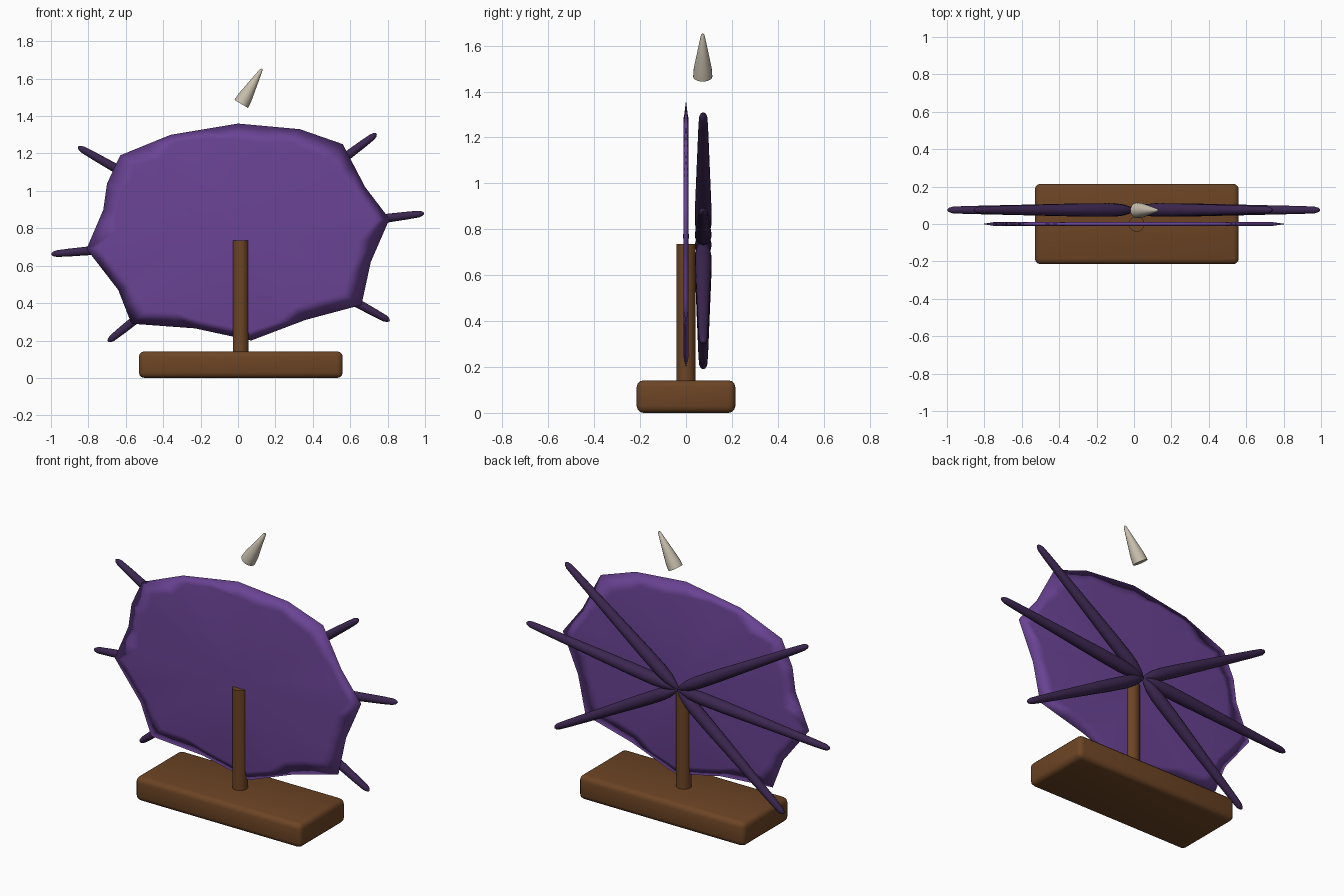
import bpy, bmesh, math, random
from mathutils import Vector

random.seed(4)
cube = bpy.data.objects.get("Cube")
if cube:
    bpy.data.objects.remove(cube, do_unlink=True)


def material(name, r, g, b):
    m = bpy.data.materials.new(name)
    m.use_nodes = True
    m.diffuse_color = (r, g, b, 1)
    bsdf = m.node_tree.nodes["Principled BSDF"]
    bsdf.inputs["Base Color"].default_value = (r, g, b, 1)
    bsdf.inputs["Roughness"].default_value = 0.8
    return m


wood = material("brown wood", 0.15, 0.058, 0.018)
purple = material("purple membrane", 0.145, 0.057, 0.3)
dark = material("dark purple spine", 0.045, 0.02, 0.08)
ivory = material("ivory horn", 0.58, 0.52, 0.42)


def finish(bm, name, mat, angle=40):
    bmesh.ops.recalc_face_normals(bm, faces=bm.faces)
    me = bpy.data.meshes.new(name)
    bm.to_mesh(me)
    bm.free()
    me.materials.append(mat)
    ob = bpy.data.objects.new(name, me)
    bpy.context.collection.objects.link(ob)
    bpy.ops.object.select_all(action='DESELECT')
    ob.select_set(True)
    bpy.context.view_layer.objects.active = ob
    bpy.ops.object.shade_smooth_by_angle(angle=math.radians(angle))
    return ob


def lathe(name, start, end, profile, mat, sides=16):
    """Sweep (fraction along axis, radius) rings from start to end."""
    start, end = Vector(start), Vector(end)
    turn = (end - start).to_track_quat('Z', 'Y')
    bm = bmesh.new()
    rings = []
    for t, r in profile:
        centre = start.lerp(end, t)
        rings.append([bm.verts.new(centre + turn @ Vector((
            r * math.cos(math.tau * i / sides), r * math.sin(math.tau * i / sides), 0)))
            for i in range(sides)])
    for a, b in zip(rings, rings[1:]):
        for i in range(sides):
            j = (i + 1) % sides
            bm.faces.new((a[i], a[j], b[j], b[i]))
    bm.faces.new(rings[0])
    bm.faces.new(rings[-1])
    return finish(bm, name, mat)


# Base slab with rounded edges
bm = bmesh.new()
bmesh.ops.create_cube(bm, size=1)
for v in bm.verts:
    v.co = (v.co.x * 1.09 + 0.015, v.co.y * 0.43, v.co.z * 0.142 + 0.076)
bmesh.ops.bevel(bm, geom=bm.edges[:], offset=0.03, segments=3, profile=0.5, affect='EDGES')
base = finish(bm, "base", wood, 30)
low = min(v.co.z for v in base.data.vertices)
for v in base.data.vertices:
    v.co.z -= low

# Post
lathe("post", (0.014, 0, 0.12), (0.014, 0, 0.735), [(0, 0.042), (1, 0.042)], wood, 24)

# Membrane: thin rim, slightly thicker flat middle
outline = [(0, 1.36), (0.33, 1.33), (0.56, 1.25), (0.68, 1.02), (0.81, 0.85), (0.71, 0.62),
           (0.66, 0.39), (0.36, 0.31), (0.07, 0.2), (-0.23, 0.265), (-0.57, 0.29),
           (-0.64, 0.47), (-0.81, 0.69), (-0.72, 0.9), (-0.7, 1.04), (-0.63, 1.19), (-0.36, 1.3)]
hub = Vector((0, 0, 0.77))
corners = [Vector((x, 0, z)) for x, z in outline]
points = []
for a, b in zip(corners, corners[1:] + corners[:1]):
    points += [a, a.lerp(b, 0.5)]
inset = [hub + (p - hub) * random.uniform(0.83, 0.93) for p in points]
bm = bmesh.new()
rim = [bm.verts.new(p) for p in points]
for side in (-1, 1):
    inner = [bm.verts.new(p + Vector((0, side * 0.011, 0))) for p in inset]
    middle = bm.verts.new(hub + Vector((0, side * 0.012, 0)))
    for i in range(len(rim)):
        j = (i + 1) % len(rim)
        bm.faces.new((rim[i], rim[j], inner[j], inner[i]))
        bm.faces.new((inner[i], inner[j], middle))
finish(bm, "membrane", purple, 180)

# Spines: pointed at the hub, widest near it, rounded at the tips
tips = [(0.74, 1.305), (0.995, 0.88), (0.81, 0.305), (-0.695, 0.195), (-0.998, 0.662), (-0.855, 1.235)]
spine_shape = [(0, 0.006), (0.03, 0.018), (0.08, 0.03), (0.15, 0.036), (0.3, 0.035), (0.6, 0.028),
               (0.9, 0.021), (0.97, 0.018), (0.99, 0.012), (1, 0.004)]
for n, (x, z) in enumerate(tips, 1):
    lathe(f"spine_{n}", (0, 0.075, 0.75), (x, 0.075, z), spine_shape, dark)

# Floating horn
lathe("horn", (0.017, 0.073, 1.465), (0.127, 0.073, 1.652),
      [(0, 0.042), (0.2, 0.039), (0.55, 0.025), (0.97, 0.008), (1, 0.004)], ivory, 20)
